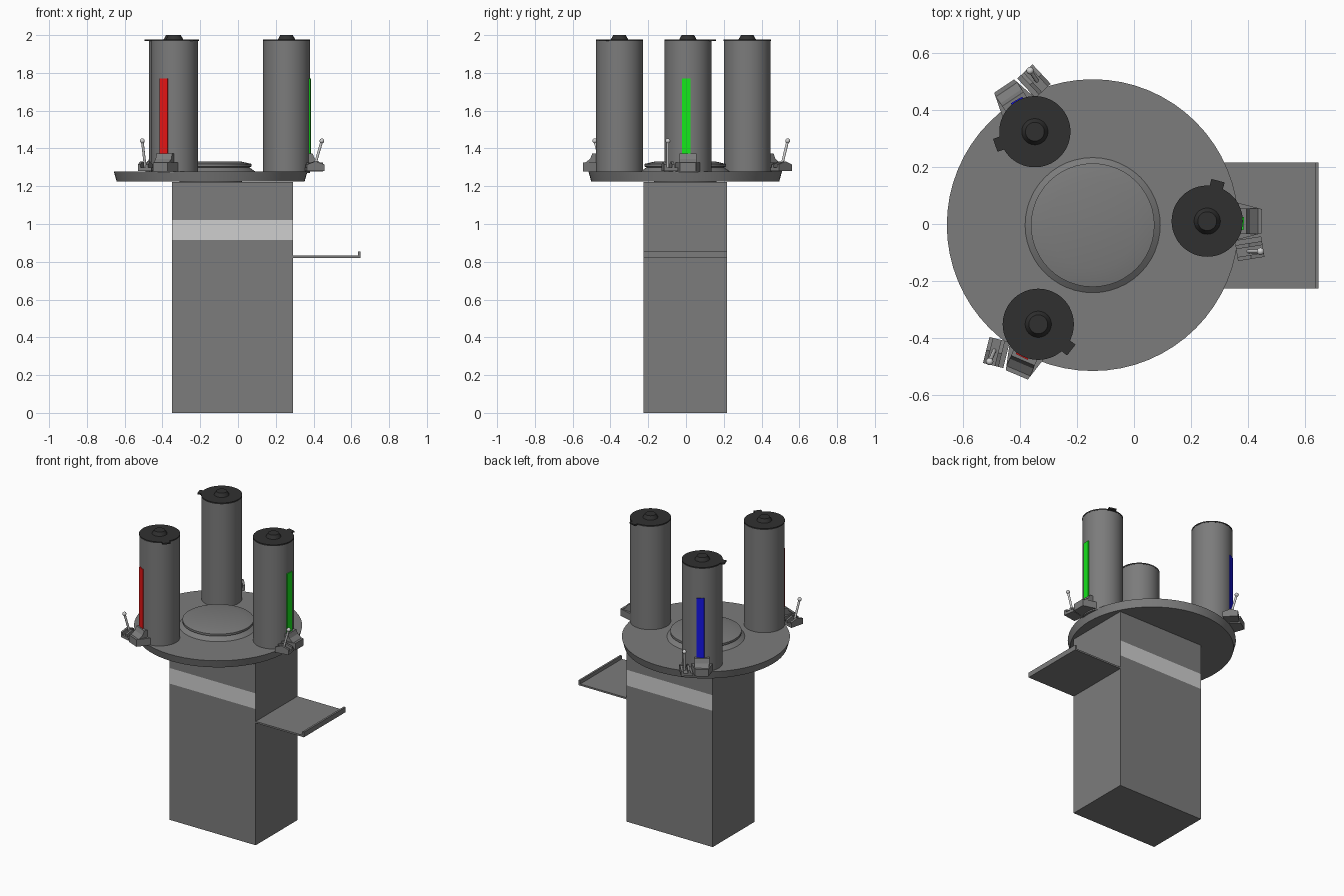
import bpy, bmesh, math
from mathutils import Matrix, Vector

if "Cube" in bpy.data.objects:
    bpy.data.objects.remove(bpy.data.objects["Cube"])


def material(name, rgb):
    m = bpy.data.materials.new(name)
    m.diffuse_color = (*rgb, 1)
    m.use_nodes = True
    m.node_tree.nodes["Principled BSDF"].inputs["Base Color"].default_value = m.diffuse_color
    return m


GREY = material("mid_grey", (0.2, 0.2, 0.2))
LIGHT = material("light_grey", (0.62, 0.62, 0.62))
DARK = material("charcoal", (0.03, 0.03, 0.03))
RED = material("red", (0.85, 0.008, 0.008))
GREEN = material("green", (0.008, 0.85, 0.012))
BLUE = material("blue", (0.008, 0.008, 0.85))


def finish(name, bm, mats, smooth=False, matrix=None):
    bmesh.ops.recalc_face_normals(bm, faces=bm.faces[:])
    if matrix:
        bm.transform(matrix)
    me = bpy.data.meshes.new(name)
    bm.to_mesh(me)
    bm.free()
    ob = bpy.data.objects.new(name, me)
    bpy.context.collection.objects.link(ob)
    for m in mats:
        me.materials.append(m)
    if smooth:
        bpy.ops.object.select_all(action='DESELECT')
        bpy.context.view_layer.objects.active = ob
        ob.select_set(True)
        bpy.ops.object.shade_smooth_by_angle(angle=math.radians(25))
    return ob


def box_bm(x0, x1, y0, y1, z0, z1):
    bm = bmesh.new()
    bmesh.ops.create_cube(bm, size=1)
    for v in bm.verts:
        v.co = Vector(((x0, x1)[v.co.x > 0], (y0, y1)[v.co.y > 0], (z0, z1)[v.co.z > 0]))
    return bm


def box(name, x0, x1, y0, y1, z0, z1, mat, matrix=None):
    return finish(name, box_bm(x0, x1, y0, y1, z0, z1), [mat], matrix=matrix)


def lathe(name, profile, mat, matrix, steps=48):
    """Spin an (r, z) profile that starts and ends on the axis."""
    bm = bmesh.new()
    vs = [bm.verts.new((r, 0, z)) for r, z in profile]
    es = [bm.edges.new(p) for p in zip(vs, vs[1:])]
    bmesh.ops.spin(bm, geom=vs + es, cent=(0, 0, 0), axis=(0, 0, 1),
                   angle=2 * math.pi, steps=steps)
    bmesh.ops.remove_doubles(bm, verts=bm.verts[:], dist=1e-4)
    return finish(name, bm, [mat], True, matrix)


def prism(name, outline, direction, mat, matrix):
    """Extrude a flat outline along a direction."""
    bm = bmesh.new()
    f = bm.faces.new([bm.verts.new(p) for p in outline])
    r = bmesh.ops.extrude_face_region(bm, geom=[f], use_keep_orig=True)
    bmesh.ops.translate(bm, vec=direction,
                        verts=[g for g in r['geom'] if isinstance(g, bmesh.types.BMVert)])
    return finish(name, bm, [mat], matrix=matrix)


# Cabinet: hollow hatch on the right, light stripe on front and back
Y0, Y1 = -0.226, 0.216
bm = box_bm(-0.35, 0.29, Y0, Y1, 0, 1.222)
cuts = [((0, 0, z), (0, 0, 1)) for z in (0.832, 0.915, 1.02, 1.212)]
cuts += [((0, y, 0), (0, 1, 0)) for y in (Y0 + 0.01, Y1 - 0.01)]
for co, no in cuts:
    bmesh.ops.bisect_plane(bm, geom=bm.verts[:] + bm.edges[:] + bm.faces[:],
                           plane_co=co, plane_no=no)
bm.normal_update()
hatch = []
for f in bm.faces:
    c = f.calc_center_median()
    if abs(f.normal.y) > 0.9 and 0.915 < c.z < 1.02:
        f.material_index = 1
    if f.normal.x > 0.9 and 0.832 < c.z < 1.212 and Y0 + 0.01 < c.y < Y1 - 0.01:
        hatch.append(f)
r = bmesh.ops.extrude_face_region(bm, geom=hatch)
bmesh.ops.translate(bm, vec=(-0.63, 0, 0),
                    verts=[g for g in r['geom'] if isinstance(g, bmesh.types.BMVert)])
finish("cabinet", bm, [GREY, LIGHT])

# Fold-down shelf with lip
box("shelf", 0.285, 0.648, Y0, Y1, 0.821, 0.832, GREY)
box("shelf_lip", 0.635, 0.648, Y0, Y1, 0.832, 0.855, GREY)

# Round table top with raised lid
T = Matrix.Translation((-0.145, -0.004, 0))
lathe("table_top", [(0, 1.226), (0.498, 1.226), (0.512, 1.277), (0, 1.277)], GREY, T, 64)
lathe("table_collar", [(0, 1.215), (0.165, 1.215), (0.165, 1.228), (0, 1.228)], GREY, T)
lathe("table_lid", [(0, 1.275), (0.24, 1.275), (0.205, 1.3), (0.217, 1.304),
                    (0.217, 1.318), (0.155, 1.332), (0, 1.332)], GREY, T)

# Three dispensers: tank, cap, colour gauge and tap
for tag, x, y, turn, colour in (("right", 0.257, 0.010, 0, GREEN),
                                ("back", -0.348, 0.324, 124, BLUE),
                                ("front", -0.336, -0.352, 247, RED)):
    M = Matrix.Translation((x, y, 0)) @ Matrix.Rotation(math.radians(turn), 4, 'Z')
    R = 0.124
    lathe(tag + "_tank", [(0, 1.27), (R, 1.27), (R, 1.97), (0, 1.97)], GREY, M)
    lathe(tag + "_cap", [(0, 1.968), (R + .001, 1.968), (R + .001, 1.977), (0.046, 1.977),
                         (0.033, 2.0), (0, 2.0)], DARK, M)
    box(tag + "_cap_tab", 0.11, 0.147, -0.024, 0.024, 1.968, 1.977, DARK,
        M @ Matrix.Rotation(math.radians(75), 4, 'Z'))
    box(tag + "_gauge", 0.12, 0.1285, -0.023, 0.023, 1.36, 1.77, colour,
        M @ Matrix.Rotation(math.radians(-4), 4, 'Z'))
    # Tap body: tapered block with sloping hood
    prism(tag + "_tap_block", [(0.095, -0.068, 1.278), (0.193, -0.042, 1.278),
                               (0.193, 0.042, 1.278), (0.095, 0.068, 1.278)],
          (0, 0, 0.047), GREY, M)
    prism(tag + "_tap_hood", [(0.1, -0.045, 1.32), (0.185, -0.045, 1.32),
                              (0.15, -0.045, 1.345), (0.138, -0.045, 1.372),
                              (0.1, -0.045, 1.372)], (0, 0.09, 0), GREY, M)
    # Lever bracket
    B = M @ Matrix.Translation((0.15, -0.105, 0)) @ Matrix.Rotation(math.radians(9), 4, 'Z')
    box(tag + "_bracket_base", -0.047, 0.047, -0.028, 0.045, 1.28, 1.298, GREY, B)
    for side, yy in (("a", -0.028), ("b", 0.014)):
        prism(tag + "_bracket_cheek_" + side,
              [(-0.047, yy, 1.298), (0.047, yy, 1.298), (0.047, yy, 1.315),
               (0.0, yy, 1.332), (-0.047, yy, 1.315)], (0, 0.014, 0), GREY, B)
    # Lever with ball end
    a, b = Vector((0.145, -0.106, 1.295)), Vector((0.187, -0.106, 1.44))
    d = b - a
    bm = bmesh.new()
    bmesh.ops.create_cone(bm, cap_ends=True, segments=12, radius1=0.007, radius2=0.007,
                          depth=d.length, matrix=Matrix.Translation((a + b) / 2)
                          @ d.to_track_quat('Z', 'Y').to_matrix().to_4x4())
    bmesh.ops.create_uvsphere(bm, u_segments=14, v_segments=8, radius=0.013,
                              matrix=Matrix.Translation(b))
    finish(tag + "_lever", bm, [LIGHT], True, M)
